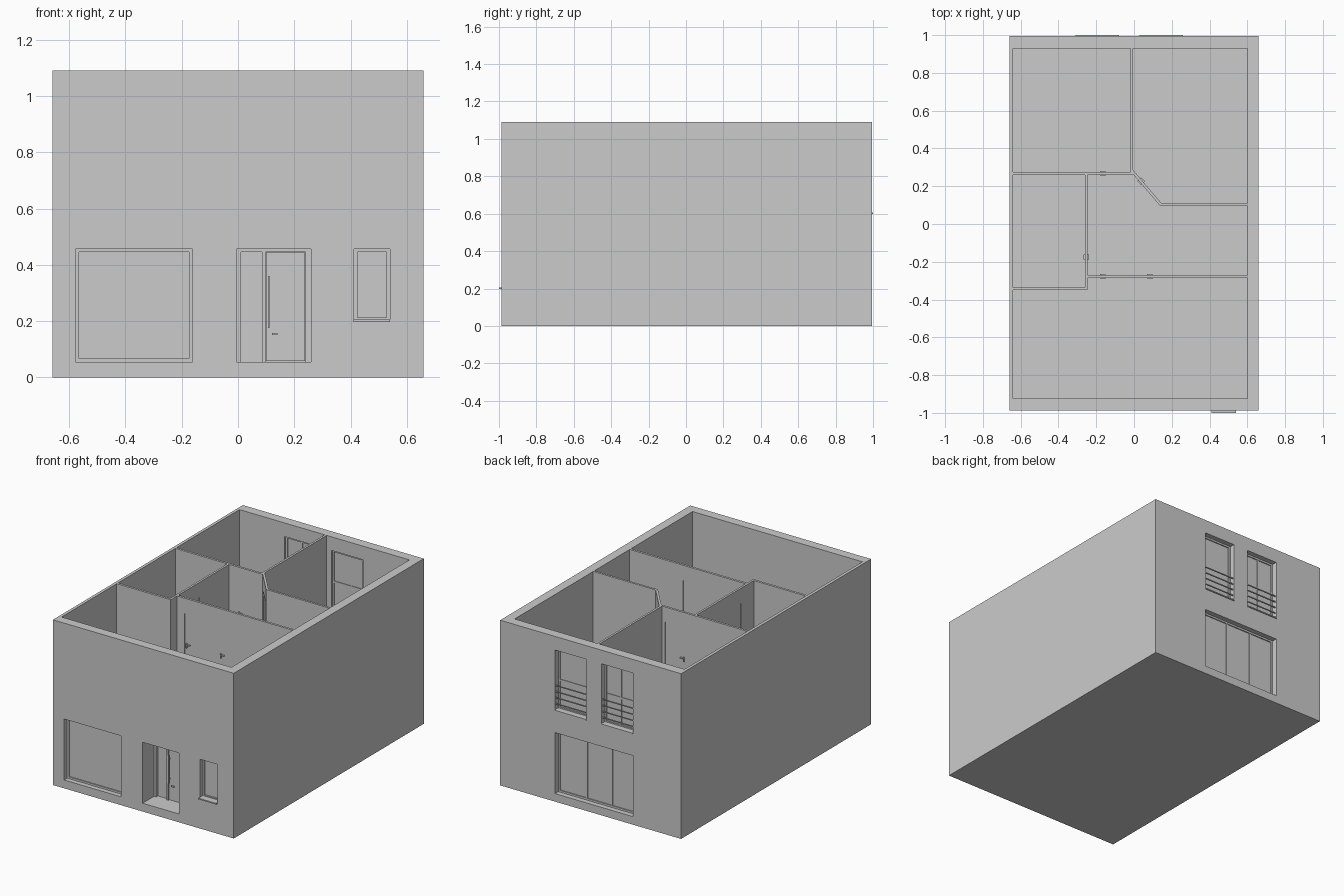
import bpy, bmesh, math
from mathutils import Matrix, Vector

if "Cube" in bpy.data.objects:
    bpy.data.objects.remove(bpy.data.objects["Cube"])

grey = bpy.data.materials.new("plain_grey")
grey.diffuse_color = (0.6, 0.6, 0.6, 1)
grey.use_nodes = True
grey.node_tree.nodes["Principled BSDF"].inputs["Base Color"].default_value = grey.diffuse_color

Y0, Y1 = -0.987, 0.994          # outer front and back faces
SEAM, FLOOR, TOP = 0.545, 0.6, 1.09


def finish(name, bm):
    bmesh.ops.recalc_face_normals(bm, faces=bm.faces)
    me = bpy.data.meshes.new(name)
    bm.to_mesh(me)
    bm.free()
    me.materials.append(grey)
    ob = bpy.data.objects.new(name, me)
    bpy.context.collection.objects.link(ob)
    return ob


def boxes(name, spans, mat=Matrix()):
    """One object from boxes given as (x0, x1, y0, y1, z0, z1)."""
    bm = bmesh.new()
    for x0, x1, y0, y1, z0, z1 in spans:
        m = Matrix.Translation(((x0 + x1) / 2, (y0 + y1) / 2, (z0 + z1) / 2))
        m = mat @ m @ Matrix.Diagonal((x1 - x0, y1 - y0, z1 - z0, 1))
        bmesh.ops.create_cube(bm, size=1, matrix=m)
    return finish(name, bm)


def prisms(name, outlines, z0, z1):
    """One object from floor outlines pulled up from z0 to z1."""
    bm = bmesh.new()
    for pts in outlines:
        f = bm.faces.new([bm.verts.new((x, y, z0)) for x, y in pts])
        up = bmesh.ops.extrude_face_region(bm, geom=[f])["geom"]
        vs = [v for v in up if isinstance(v, bmesh.types.BMVert)]
        bmesh.ops.translate(bm, verts=vs, vec=(0, 0, z1 - z0))
    return finish(name, bm)


def cut(ob, cutter):
    mod = ob.modifiers.new("cut", 'BOOLEAN')
    mod.operation, mod.solver, mod.object = 'DIFFERENCE', 'EXACT', cutter
    bpy.context.view_layer.objects.active = ob
    bpy.ops.object.modifier_apply(modifier=mod.name)
    bpy.data.objects.remove(cutter)


def window(name, x0, x1, z0, z1, y, dividers=(), transom=None, w=0.012):
    """Frame with glass, centred on depth y."""
    d = 0.01
    parts = [(x0, x0 + w, y - d, y + d, z0, z1), (x1 - w, x1, y - d, y + d, z0, z1),
             (x0 + w, x1 - w, y - d, y + d, z0, z0 + w),
             (x0 + w, x1 - w, y - d, y + d, z1 - w, z1)]
    parts += [(x - w / 2, x + w / 2, y - d * .8, y + d * .8, z0 + w, z1 - w) for x in dividers]
    if transom:
        parts.append((x0 + w, x1 - w, y - d * .7, y + d * .7, transom - w / 2, transom + w / 2))
    boxes(name + "_frame", parts)
    boxes(name + "_glass", [(x0 + w / 2, x1 - w / 2, y - .003, y + .003, z0 + w / 2, z1 - w / 2)])


# ground storey: hollow block with a porch niche
ground = boxes("ground_storey", [(-.66, .66, Y0, Y1, 0, SEAM)])
cut(ground, prisms("void", [[(-.6, -.925), (-.02, -.925), (-.02, -.82), (.28, -.82),
                             (.28, -.925), (.6, -.925), (.6, .93), (-.6, .93)]], .05, .6))
cut(ground, boxes("openings", [
    (-.578, -.162, -1.1, -.9, .055, .457),      # front picture window
    (-.005, .26, -1.1, -.85, .055, .457),       # porch
    (.412, .54, -1.1, -.9, .2, .457),           # small front window
    (-.31, .26, .9, 1.1, .053, .455)]))         # garden door

# upper storey: open-topped block with five rooms
upper = boxes("upper_storey", [(-.66, .66, Y0, Y1, SEAM, TOP)])
rooms = [
    [(-.64, .275), (-.018, .275), (-.018, .93), (-.64, .93)],
    [(-.004, .285), (.145, .11), (.6, .11), (.6, .93), (-.004, .93)],
    [(-.64, -.335), (-.26, -.335), (-.26, .26), (-.64, .26)],
    [(-.246, -.27), (.6, -.27), (.6, .096), (.138, .096), (-.002, .26), (-.246, .26)],
    [(-.64, -.925), (.6, -.925), (.6, -.285), (-.246, -.285), (-.246, -.35), (-.64, -.35)],
]
cut(upper, prisms("rooms", rooms, FLOOR, 1.2))
cut(upper, boxes("window_openings", [(a, b, .9, 1.1, .602, 1.0)
                                     for a, b in ((-.31, -.08), (.03, .26))]))

# inner doors with handles on both sides: centre and wall angle
doors = [(-.115, -.2775, 0), (.135, -.2775, 0), (-.115, .2675, 0),
         (-.253, -.125, math.pi / 2), (.07, .189, math.atan2(-.17, .145))]
for i, (cx, cy, ang) in enumerate(doors):
    m = Matrix.Translation((cx, cy, 0)) @ Matrix.Rotation(ang, 4, 'Z')
    cut(upper, boxes("doorway", [(-.075, .075, -.022, .022, .602, .99)], m))
    boxes(f"inner_door_{i}", [(-.075, .075, -.004, .004, .601, .99)], m)
    boxes(f"inner_door_handle_{i}", [(-.062, -.036, -.014, .014, .783, .789),
                                     (-.065, -.058, -.012, .012, .765, .795)], m)

# front windows and sill
window("picture_window", -.578, -.162, .055, .457, -.945)
window("small_window", .412, .54, .2, .457, -.945)
boxes("small_window_sill", [(.41, .54, -1, -.95, .197, .205)])

# front door: side light, leaf, long pull bar and knob
boxes("front_door_frame", [(-.005, .01, -.868, -.845, .055, .457),
                           (.24, .26, -.868, -.845, .055, .457),
                           (.085, .097, -.866, -.845, .055, .457),
                           (.01, .24, -.868, -.845, .445, .457)])
boxes("front_door_leaf", [(.099, .239, -.86, -.848, .058, .444)])
boxes("front_door_pull", [(.107, .112, -.88, -.875, .175, .36),
                          (.108, .111, -.876, -.858, .2, .204),
                          (.108, .111, -.876, -.858, .33, .334)])
boxes("front_door_lock", [(.12, .14, -.868, -.858, .15, .158)])

# back garden door and upper windows with safety rails
window("garden_door", -.31, .26, .053, .455, .95, dividers=(-.13, .055))
for side, a, b, div in (("left", -.31, -.08, (-.195,)), ("right", .03, .26, ())):
    window(f"back_window_{side}", a, b, .602, 1.0, .95, div, .79)
    boxes(f"back_rails_{side}", [(a, b, .982, .988, z, z + .006)
                                 for z in (.64, .68, .72, .76)])
    boxes(f"back_sill_{side}", [(a, b, .95, 1.0, .599, .606)])
